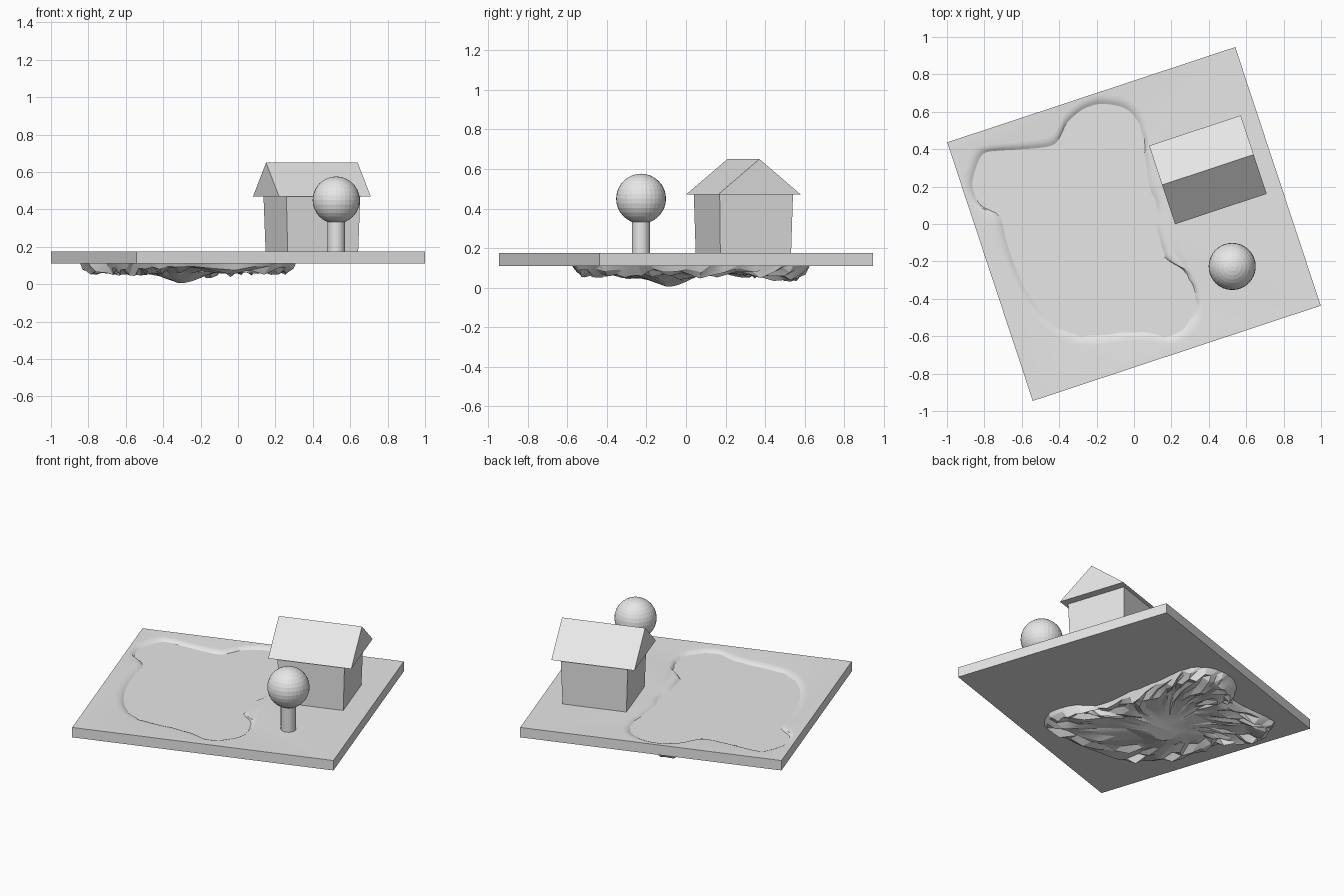
import bpy, bmesh, math, random
from mathutils import Vector, Matrix

random.seed(4)
cube = bpy.data.objects.get("Cube")
if cube:
    bpy.data.objects.remove(cube, do_unlink=True)

TURN = Matrix.Rotation(math.radians(18.3), 4, 'Z')
TOP, BOTTOM, WATER = 0.175, 0.11, 0.16

grey = bpy.data.materials.new("plain grey")
grey.use_nodes = True
grey.diffuse_color = (0.8, 0.8, 0.8, 1)
grey.node_tree.nodes["Principled BSDF"].inputs["Base Color"].default_value = grey.diffuse_color


def add_object(name, bm, smooth=None):
    bmesh.ops.recalc_face_normals(bm, faces=bm.faces)
    mesh = bpy.data.meshes.new(name)
    bm.to_mesh(mesh)
    bm.free()
    mesh.materials.append(grey)
    obj = bpy.data.objects.new(name, mesh)
    bpy.context.collection.objects.link(obj)
    if smooth:
        bpy.ops.object.select_all(action='DESELECT')
        obj.select_set(True)
        bpy.context.view_layer.objects.active = obj
        bpy.ops.object.shade_smooth_by_angle(angle=math.radians(smooth))
    return obj


def add_loop(bm, points):
    return [bm.verts.new(p) for p in points]


def bridge(bm, a, b, triangles=False):
    n = len(a)
    for i in range(n):
        j = (i + 1) % n
        if triangles:
            bm.faces.new((a[i], a[j], b[j]))
            bm.faces.new((a[i], b[j], b[i]))
        else:
            bm.faces.new((a[i], a[j], b[j], b[i]))


def rectangle(half_x, half_y, z, centre=(0, 0)):
    offset = Vector((*centre, z))
    signs = ((-1, -1), (1, -1), (1, 1), (-1, 1))
    return [TURN @ Vector((half_x * sx, half_y * sy, 0)) + offset for sx, sy in signs]


# Pond shoreline, smoothed through a few control points
shore = [(-.13, .64), (-.05, .62), (.02, .56), (.05, .47), (.06, .37), (.09, .2),
         (.12, .08), (.13, -.05), (.17, -.18), (.27, -.25), (.32, -.35), (.33, -.44),
         (.29, -.53), (.2, -.6), (0, -.58), (-.25, -.6), (-.38, -.57), (-.47, -.5),
         (-.55, -.4), (-.62, -.27), (-.68, -.1), (-.72, .04), (-.82, .1), (-.86, .18),
         (-.86, .25), (-.82, .36), (-.76, .39), (-.6, .4), (-.44, .42), (-.39, .48),
         (-.36, .54), (-.28, .61), (-.2, .64)]
CENTRE = Vector((-.27, 0, 0))


def smooth_loop(points, steps):
    pts = [Vector((*p, 0)) for p in points]
    n, out = len(pts), []
    for i in range(n):
        a, b, c, d = (pts[(i + k) % n] for k in (-1, 0, 1, 2))
        for s in range(steps):
            t = s / steps
            out.append(b + (c - a) * t / 2 + (a - b * 2.5 + c * 2 - d / 2) * t * t
                       + (b * 3 - a - c * 3 + d) * t ** 3 / 2)
    return out


outline = smooth_loop(shore, 4)
ragged = [random.uniform(-.008, .008) if p.x > 0 or p.y < -.5 else 0 for p in outline]


def shore_ring(offset, z, ragged_amount=0):
    ring = []
    for p, r in zip(outline, ragged):
        direction = (p - CENTRE).normalized()
        q = p + direction * (offset + r * ragged_amount)
        ring.append(Vector((q.x, q.y, z)))
    return ring


# Ground slab with a hollow bank around the pond
bm = bmesh.new()
lower = add_loop(bm, rectangle(.811, .728, BOTTOM))
upper = add_loop(bm, rectangle(.811, .728, TOP))
bm.faces.new(lower)
bridge(bm, lower, upper)
bank = [add_loop(bm, shore_ring(*r)) for r in
        ((.05, TOP), (.028, TOP - .002), (.012, TOP - .008, 1), (-.01, WATER - .005, 1))]
for a, b in zip(bank, bank[1:]):
    bridge(bm, a, b)
edges = []
for loop in (upper, bank[0]):
    for i, v in enumerate(loop):
        w = loop[(i + 1) % len(loop)]
        edges.append(bm.edges.get((v, w)))
bmesh.ops.triangle_fill(bm, edges=edges, use_beauty=True, normal=(0, 0, 1))
add_object("ground_slab", bm, 30)

# Water surface
bm = bmesh.new()
bm.faces.new(add_loop(bm, shore_ring(.004, WATER)))
add_object("pond_water", bm)

# Rough pond bed hanging below the slab: broken rim, deeper rounded middle
bm = bmesh.new()
rings = []
for scale, drop, jitter in ((.97, -.01, 0), (.94, .02, .015), (.88, .04, .025), (.8, .035, .025),
                            (.7, .035, .02), (.55, .03, .012), (.38, .02, .004), (.18, .02, 0)):
    ring = []
    for p in outline[::2]:
        q = CENTRE + (p - CENTRE) * (scale + random.uniform(-.4, .4) * jitter)
        bowl = .085 * math.exp(-((q.x + .3) ** 2 + (q.y + .08) ** 2) / .025)
        lobe = .03 * math.exp(-((q.x + .2) ** 2 + (q.y - .5) ** 2) / .02)
        depth = drop + bowl + lobe + random.uniform(-1, 1) * jitter
        ring.append((q.x, q.y, max(0, BOTTOM - min(depth, .11))))
    rings.append(add_loop(bm, ring))
for a, b in zip(rings, rings[1:]):
    bridge(bm, a, b, True)
bm.faces.new(rings[-1])
add_object("pond_bed", bm, 18)

# House walls, slightly narrower at the foot
HOUSE = (.395, .29)
bm = bmesh.new()
foot = add_loop(bm, rectangle(.198, .188, TOP - .01, HOUSE))
head = add_loop(bm, rectangle(.208, .195, .47, HOUSE))
bridge(bm, foot, head)
bm.faces.new(foot)
bm.faces.new(head)
add_object("house_walls", bm)

# Gable roof
bm = bmesh.new()
eaves = add_loop(bm, rectangle(.258, .221, .47, HOUSE))
ridge = add_loop(bm, rectangle(.258, 0, .65, HOUSE)[:2])
bm.faces.new(eaves)
bm.faces.new((eaves[0], eaves[1], ridge[1], ridge[0]))
bm.faces.new((eaves[2], eaves[3], ridge[0], ridge[1]))
bm.faces.new((eaves[3], eaves[0], ridge[0]))
bm.faces.new((eaves[1], eaves[2], ridge[1]))
add_object("house_roof", bm)

# Tree
bm = bmesh.new()
bmesh.ops.create_cone(bm, cap_ends=True, segments=32, radius1=.046, radius2=.046, depth=.2,
                      matrix=Matrix.Translation((.525, -.227, .265)))
add_object("tree_trunk", bm)
bm = bmesh.new()
bmesh.ops.create_uvsphere(bm, u_segments=32, v_segments=16, radius=.126,
                          matrix=Matrix.Translation((.525, -.227, .45)))
add_object("tree_crown", bm)
